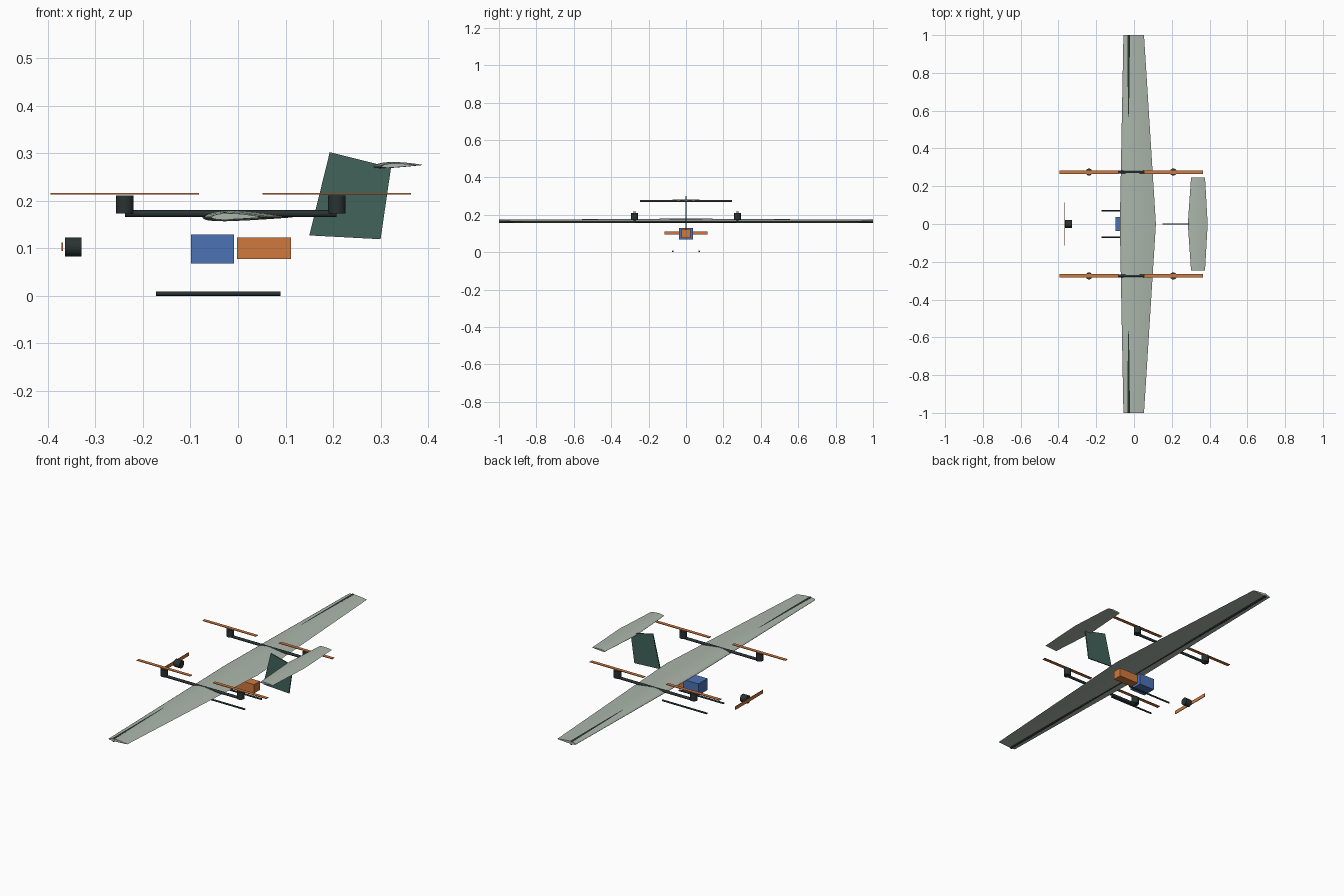
import bpy, bmesh
from math import pi, sqrt, cos, radians

if "Cube" in bpy.data.objects:
    bpy.data.objects.remove(bpy.data.objects["Cube"])


def material(name, rgb):
    m = bpy.data.materials.new(name)
    m.diffuse_color = (*rgb, 1)
    m.use_nodes = True
    m.node_tree.nodes["Principled BSDF"].inputs["Base Color"].default_value = m.diffuse_color
    return m


SKIN = material("pale_skin", (0.41, 0.47, 0.41))
DARK = material("dark_carbon", (0.022, 0.032, 0.032))
ORANGE = material("orange", (0.63, 0.19, 0.045))
BLUE = material("blue", (0.07, 0.17, 0.46))
GREEN = material("green", (0.053, 0.127, 0.102))


def finish(name, bm, mat, smooth=False):
    bmesh.ops.recalc_face_normals(bm, faces=bm.faces)
    mesh = bpy.data.meshes.new(name)
    bm.to_mesh(mesh)
    bm.free()
    obj = bpy.data.objects.new(name, mesh)
    bpy.context.collection.objects.link(obj)
    mesh.materials.append(mat)
    if smooth:
        bpy.ops.object.select_all(action='DESELECT')
        obj.select_set(True)
        bpy.context.view_layer.objects.active = obj
        bpy.ops.object.shade_smooth_by_angle(angle=radians(35))
    return obj


def box(name, center, size, mat):
    bm = bmesh.new()
    bmesh.ops.create_cube(bm, size=1)
    bmesh.ops.scale(bm, vec=size, verts=bm.verts)
    bmesh.ops.translate(bm, vec=center, verts=bm.verts)
    return finish(name, bm, mat)


def rod(name, center, radius, length, axis, mat):
    bm = bmesh.new()
    bmesh.ops.create_cone(bm, cap_ends=True, segments=24, radius1=radius,
                          radius2=radius, depth=length)
    obj = finish(name, bm, mat, True)
    obj.location = center
    obj.rotation_euler = {"x": (0, pi / 2, 0), "y": (pi / 2, 0, 0), "z": (0, 0, 0)}[axis]
    return obj


def airfoil(n=14, t=0.12, m=0.02, p=0.4):
    """Closed cambered section, unit chord, from trailing edge over the top."""
    upper, lower = [], []
    for i in range(n + 1):
        x = (1 - cos(pi * i / n)) / 2
        half = 5 * t * (0.2969 * sqrt(x) - 0.126 * x - 0.3516 * x**2
                        + 0.2843 * x**3 - 0.1036 * x**4)
        k = p if x < p else 1 - p
        camber = m / k**2 * ((0 if x < p else 1 - 2 * p) + 2 * p * x - x * x)
        upper.append((x, camber + half))
        lower.append((x, camber - half))
    return upper[::-1] + lower[1:-1]


def lifting_surface(name, half_span, root, tip, z, tilt=0.0):
    """Straight tapered wing; root and tip are (leading x, trailing x)."""
    bm = bmesh.new()
    rings = []
    for y, (lead, trail) in ((-half_span, tip), (0, root), (half_span, tip)):
        c = trail - lead
        rings.append([bm.verts.new((lead + c * u, y, z + c * (v + tilt * u)))
                      for u, v in airfoil()])
    count = len(rings[0])
    for a, b in zip(rings, rings[1:]):
        for i in range(count):
            j = (i + 1) % count
            bm.faces.new((a[i], a[j], b[j], b[i]))
    bm.faces.new(rings[0])
    bm.faces.new(rings[-1])
    return finish(name, bm, SKIN, True)


# Main wing with its spar
lifting_surface("main_wing", 1.0, (-0.075, 0.116), (-0.056, 0.053), 0.165)
rod("wing_spar", (-0.028, 0, 0.166), 0.010, 2.0, "y", DARK)

# Tailplane and swept fin
lifting_surface("tailplane", 0.247, (0.285, 0.390), (0.302, 0.376), 0.272, 0.03)
bm = bmesh.new()
outline = [(0.150, 0.127), (0.193, 0.302), (0.322, 0.270), (0.300, 0.119)]
face = bm.faces.new([bm.verts.new((x, -0.003, z)) for x, z in outline])
ext = bmesh.ops.extrude_face_region(bm, geom=[face])
bmesh.ops.translate(bm, vec=(0, 0.006, 0),
                    verts=[g for g in ext["geom"] if isinstance(g, bmesh.types.BMVert)])
finish("tail_fin", bm, GREEN)

# Lift booms, motors, propellers and landing skids on each side
for side, s in (("left", 1), ("right", -1)):
    y = 0.275 * s
    rod(f"{side}_boom", (-0.015, y, 0.173), 0.007, 0.445, "x", DARK)
    for end, x in (("front", -0.238), ("rear", 0.208)):
        rod(f"{side}_{end}_motor", (x, y, 0.192), 0.0185, 0.038, "z", DARK)
        box(f"{side}_{end}_propeller", (x, y, 0.215), (0.312, 0.018, 0.003), ORANGE)
    rod(f"{side}_skid", (-0.0415, 0.07 * s, 0.0045), 0.0045, 0.261, "x", DARK)

# Nose motor and propeller
rod("nose_motor", (-0.3465, 0, 0.103), 0.020, 0.035, "x", DARK)
box("nose_propeller", (-0.3695, 0, 0.103), (0.003, 0.23, 0.018), ORANGE)

# Battery and payload
box("battery", (-0.0535, 0, 0.0985), (0.091, 0.076, 0.061), BLUE)
box("payload", (0.0545, 0, 0.100), (0.114, 0.048, 0.046), ORANGE)
